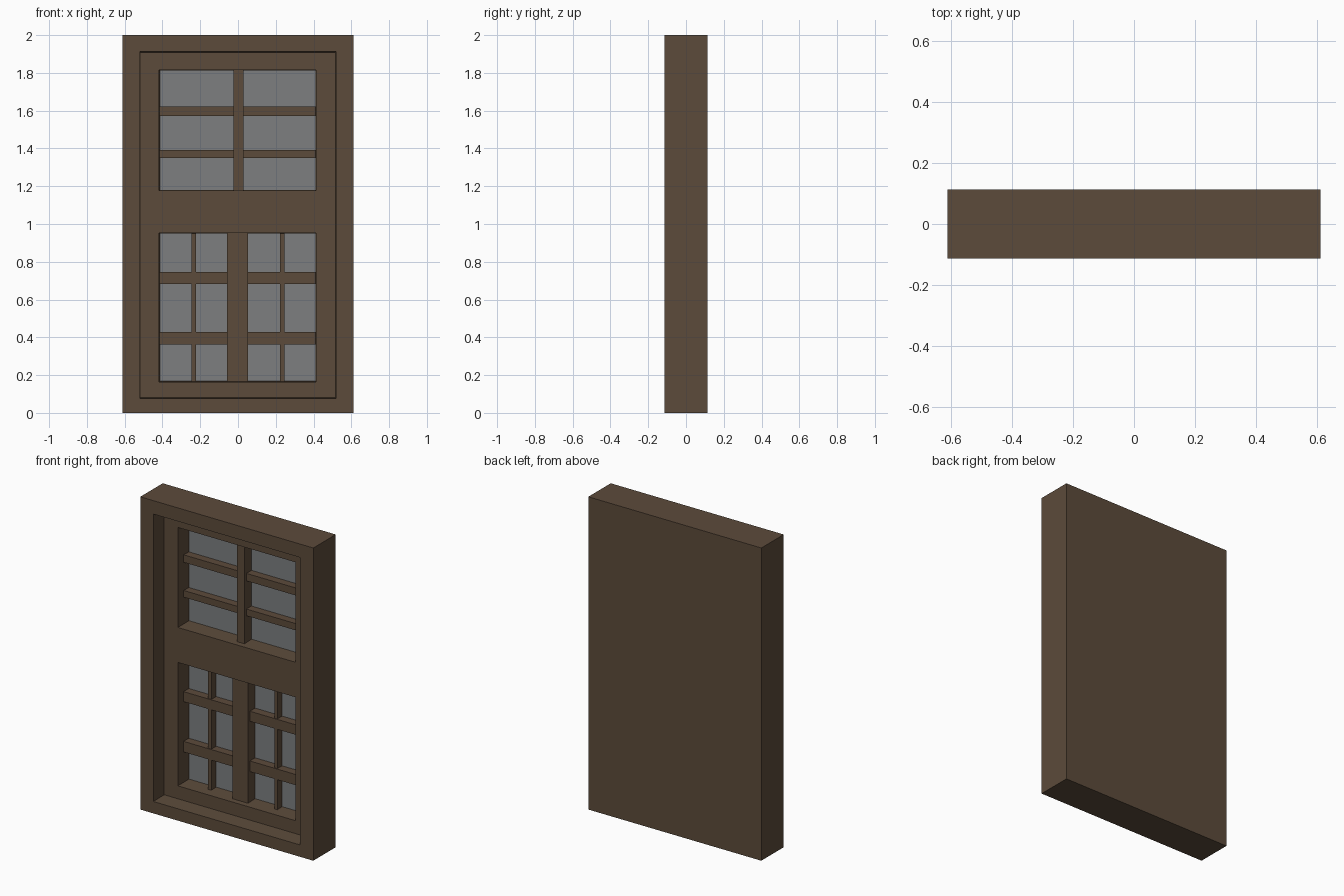
import bpy, bmesh

if "Cube" in bpy.data.objects:
    bpy.data.objects.remove(bpy.data.objects["Cube"])

FRONT, BACK = -0.113, 0.113
LEAF, GLASS = -0.010, 0.100      # depth of the recessed face and of the panes


def material(name, rgb):
    m = bpy.data.materials.new(name)
    m.diffuse_color = (*rgb, 1)
    m.use_nodes = True
    m.node_tree.nodes["Principled BSDF"].inputs["Base Color"].default_value = m.diffuse_color
    return m


wood = material("brown_wood", (0.107, 0.070, 0.043))
grey = material("grey_glass", (0.205, 0.212, 0.217))


def block(name, x0, x1, z0, z1, y0, y1, mat, taper=0.0):
    """Box whose back face is shrunk by taper on every side."""
    bm = bmesh.new()
    rings = []
    for y, t in ((y0, 0.0), (y1, taper)):
        rings.append([bm.verts.new(p) for p in (
            (x0 + t, y, z0 + t), (x1 - t, y, z0 + t),
            (x1 - t, y, z1 - t), (x0 + t, y, z1 - t))])
    a, b = rings
    bm.faces.new(a)
    bm.faces.new(b[::-1])
    for i in range(4):
        j = (i + 1) % 4
        bm.faces.new((a[i], b[i], b[j], a[j]))
    bmesh.ops.recalc_face_normals(bm, faces=bm.faces)
    me = bpy.data.meshes.new(name)
    bm.to_mesh(me)
    bm.free()
    me.materials.append(mat)
    ob = bpy.data.objects.new(name, me)
    bpy.context.collection.objects.link(ob)
    return ob


def cut(target, name, x0, x1, z0, z1, y0, y1, taper):
    """Carve a slightly tapered pocket into the target."""
    c = block(name, x0, x1, z0, z1, y0, y1, wood, taper)
    c.hide_render = True
    mod = target.modifiers.new(name, 'BOOLEAN')
    mod.operation = 'DIFFERENCE'
    mod.solver = 'EXACT'
    mod.object = c
    bpy.context.view_layer.objects.active = target
    bpy.ops.object.modifier_apply(modifier=name)
    bpy.data.objects.remove(c, do_unlink=True)


# Casing with its recess and two window pockets
casing = block("window_casing", -0.612, 0.612, 0, 2, FRONT, BACK, wood)
cut(casing, "recess", -0.521, 0.519, 0.075, 1.915, FRONT - 0.02, LEAF, 0.006)
WIN = {"upper": (1.176, 1.817), "lower": (0.163, 0.954)}
X0, X1 = -0.419, 0.414
for n, (z0, z1) in WIN.items():
    cut(casing, n + "_pocket", X0, X1, z0, z1, LEAF - 0.02, GLASS, 0.005)
    # Glass plate on the pocket floor
    block(n + "_glass", X0 + 0.003, X1 - 0.003, z0 + 0.003, z1 - 0.003,
          GLASS - 0.004, GLASS + 0.001, grey)


def vertical_bar(win, name, x0, x1, y):
    z0, z1 = WIN[win]
    block(f"{win}_{name}", x0, x1, z0, z1, y, GLASS, wood)


def cross_bar(win, name, z0, z1, y):
    block(f"{win}_{name}", X0, X1, z0, z1, y, GLASS, wood)


# Upper glazing bars
vertical_bar("upper", "centre_bar", -0.024, 0.028, 0.025)
cross_bar("upper", "high_cross_bar", 1.573, 1.621, 0.045)
cross_bar("upper", "low_cross_bar", 1.350, 1.393, 0.045)

# Lower mullion and glazing bars
vertical_bar("lower", "mullion", -0.058, 0.054, 0.025)
cross_bar("lower", "high_cross_bar", 0.683, 0.747, 0.043)
cross_bar("lower", "low_cross_bar", 0.361, 0.429, 0.043)
vertical_bar("lower", "left_thin_bar", -0.246, -0.222, 0.048)
vertical_bar("lower", "right_thin_bar", 0.223, 0.245, 0.048)
